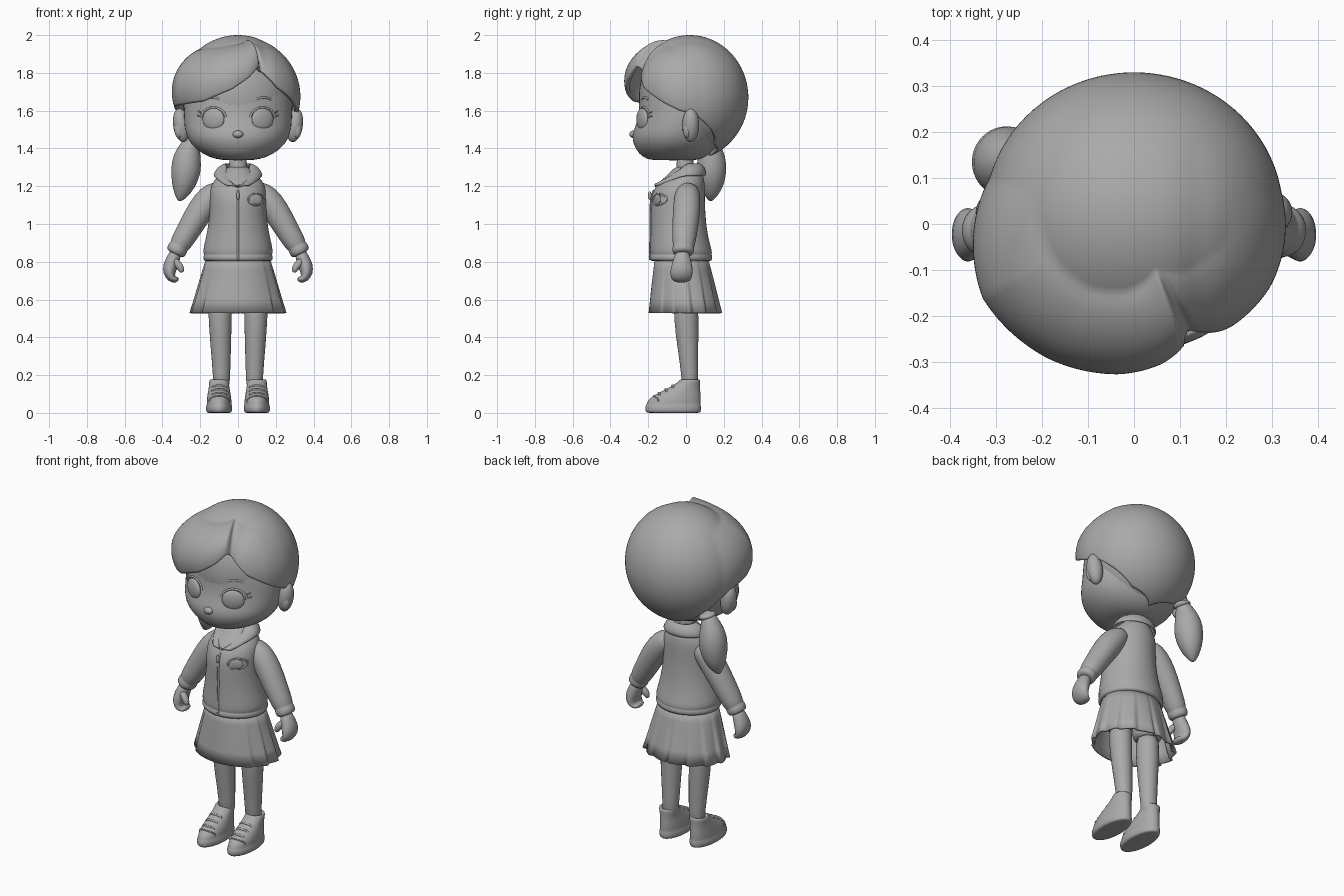
import bpy, bmesh, math
from mathutils import Vector, Matrix
from mathutils.bvhtree import BVHTree

if "Cube" in bpy.data.objects:
    bpy.data.objects.remove(bpy.data.objects["Cube"])

clay = bpy.data.materials.new("plain grey")
clay.use_nodes = True
clay.diffuse_color = (0.4, 0.4, 0.4, 1)
clay.node_tree.nodes["Principled BSDF"].inputs["Base Color"].default_value = (0.4, 0.4, 0.4, 1)


def finish(name, bm, subdiv=0, shell=0):
    bmesh.ops.remove_doubles(bm, verts=bm.verts, dist=0.00005)
    bmesh.ops.recalc_face_normals(bm, faces=bm.faces)
    mesh = bpy.data.meshes.new(name)
    bm.to_mesh(mesh)
    bm.free()
    mesh.shade_smooth()
    mesh.materials.append(clay)
    ob = bpy.data.objects.new(name, mesh)
    bpy.context.collection.objects.link(ob)
    if shell:
        mod = ob.modifiers.new("shell", 'SOLIDIFY')
        mod.thickness = shell
        mod.offset = -1
    if subdiv:
        mod = ob.modifiers.new("smooth", 'SUBSURF')
        mod.levels = mod.render_levels = subdiv
    return ob


def skin(bm, rings, closed=True):
    rows = [[bm.verts.new(p) for p in ring] for ring in rings]
    n = len(rows[0])
    for a, b in zip(rows, rows[1:]):
        for i in range(n if closed else n - 1):
            j = (i + 1) % n
            bm.faces.new((a[i], a[j], b[j], b[i]))
    return rows


def tube(name, pts, n=20, flat=False, caps=True, shell=0, subdiv=1, wave=None):
    """Loft rings along a path; each point is x, y, z, side radius, depth radius."""
    pos = [Vector(p[:3]) for p in pts]
    rings = []
    for k, p in enumerate(pts):
        t = pos[min(k + 1, len(pts) - 1)] - pos[max(k - 1, 0)]
        t = Vector((0, 0, 1)) if flat else t.normalized()
        u = Vector((0, 1, 0))
        u = (u - t * u.dot(t)).normalized()
        v = t.cross(u)
        ring = []
        for i in range(n):
            a = math.tau * i / n
            w = wave(a, k / (len(pts) - 1)) if wave else 1
            ring.append(pos[k] + (v * math.sin(a) * p[3] - u * math.cos(a) * p[4]) * w)
        rings.append(ring)
    bm = bmesh.new()
    rows = skin(bm, rings)
    if caps:
        bm.faces.new(rows[0])
        bm.faces.new(rows[-1])
    return finish(name, bm, subdiv, shell)


def stack(name, rings, x=0, **kw):
    """Loft level rings given as height, half width, front, back."""
    pts = [(x, (f + b) / 2, z, rx, (b - f) / 2) for z, rx, f, b in rings]
    return tube(name, pts, flat=True, **kw)


def ball(name, centre, radii, turn=0, axis='Z'):
    bm = bmesh.new()
    m = Matrix.Translation(centre) @ Matrix.Rotation(turn, 4, axis) @ Matrix.Diagonal((*radii, 1))
    bmesh.ops.create_uvsphere(bm, u_segments=40, v_segments=24, radius=1, matrix=m)
    return finish(name, bm)


def surface(ob):
    bpy.context.view_layer.update()
    return BVHTree.FromObject(ob, bpy.context.evaluated_depsgraph_get())


def front_y(tree, x, z):
    hit = tree.ray_cast(Vector((x, -2, z)), Vector((0, 1, 0)))[0]
    return hit.y if hit else -0.1


def strand(name, tree, pts, r, cyclic=False):
    """Thin raised line lying on the front of a surface."""
    cu = bpy.data.curves.new(name, 'CURVE')
    cu.dimensions = '3D'
    cu.bevel_depth = r
    cu.bevel_resolution = 2
    sp = cu.splines.new('POLY')
    sp.points.add(len(pts) - 1)
    sp.use_cyclic_u = cyclic
    for q, (x, z) in zip(sp.points, pts):
        q.co = (x, front_y(tree, x, z), z, 1)
    cu.materials.append(clay)
    ob = bpy.data.objects.new(name, cu)
    bpy.context.collection.objects.link(ob)


def arc(cx, cz, rx, rz, a0, a1, n=14):
    angles = [math.radians(a0 + (a1 - a0) * i / n) for i in range(n + 1)]
    return [(cx + rx * math.cos(a), cz + rz * math.sin(a)) for a in angles]


# Head: face with full cheeks, skull behind it
face = stack("face", [
    (1.337, .06, -.16, .04), (1.343, .12, -.21, .08), (1.37, .19, -.25, .13),
    (1.42, .25, -.28, .17), (1.47, .275, -.288, .19), (1.52, .285, -.268, .2),
    (1.58, .288, -.25, .2), (1.66, .285, -.248, .2), (1.75, .265, -.24, .2),
    (1.84, .2, -.19, .15), (1.88, .1, -.1, .1)], n=32)
ball("skull", (0, .025, 1.67), (.295, .275, .31))
ball("nose", (0, -.278, 1.475), (.028, .022, .02))

# Hair cap: columns run from the crown down to the hairline
HAIRLINE = [(-180, 1.36), (-135, 1.41), (-115, 1.5), (-95, 1.6), (-80, 1.62), (-60, 1.63),
            (-30, 1.65), (-5, 1.71), (10, 1.77), (21, 1.83), (25, 1.81), (40, 1.72),
            (65, 1.64), (80, 1.6), (95, 1.58), (115, 1.5), (135, 1.41), (180, 1.36)]


def hairline(a):
    for (a0, z0), (a1, z1) in zip(HAIRLINE, HAIRLINE[1:]):
        if a <= a1:
            return z0 + (z1 - z0) * (a - a0) / (a1 - a0)
    return HAIRLINE[-1][1]


def hair_point(a, t):
    phi = t * math.acos((hairline(a) - 1.67) / .33)
    sweep = max(0, min(1, (a + 105) / 45, (24 - a) / 4))
    lobe = max(0, min(1, (a - 22) / 6, (100 - a) / 40))
    u = max(0, (t - .4) / .6)
    puff = (.06 * sweep + .018 * lobe) * math.sin(math.pi * .85 * u) ** .7
    r = 1 + puff / .31
    x = .325 * math.sin(phi) * math.sin(math.radians(a))
    y = -.31 * math.sin(phi) * math.cos(math.radians(a))
    if y < .2:
        r -= .03 * math.exp(-((x - .135) / .03) ** 2) * min(1, (.2 - y) / .2) * math.sin(min(phi, 1.57))
    return Vector((x * r, .02 + y * r, 1.67 + .33 * math.cos(phi) * (1 + (r - 1) * .6)))


bm = bmesh.new()
skin(bm, [[hair_point(-180 + 2 * i, k / 44) for i in range(180)] for k in range(45)])
finish("hair", bm, shell=.022)

# Side ponytail and its tie
tube("ponytail", [
    (-.225, .125, 1.48, .03, .03), (-.25, .13, 1.42, .05, .05), (-.27, .135, 1.36, .075, .075),
    (-.275, .135, 1.28, .083, .083), (-.29, .135, 1.2, .062, .065), (-.303, .132, 1.15, .036, .035),
    (-.312, .13, 1.12, .008, .008)])
ball("hair_tie", (-.232, .128, 1.45), (.048, .048, .022), .35, 'Y')

# Facial details
skin_tree = surface(face)
for s, side in ((1, "left"), (-1, "right")):
    ball(side + "_ear", (s * .3, .025, 1.523), (.043, .045, .09), s * .15, 'Y')
    ball(side + "_ear_lobe", (s * .312, .005, 1.5), (.025, .022, .045))
    eye_y = front_y(skin_tree, s * .13, 1.555)
    ball(side + "_eye", (s * .13, eye_y, 1.555), (.062, .02, .058), s * .42)
    strand(side + "_eyelid", skin_tree, [(s * x, z) for x, z in arc(.13, 1.555, .066, .062, 10, 170)], .006)
    strand(side + "_brow", skin_tree, [(s * x, z) for x, z in arc(.135, 1.645, .045, .025, 30, 140)], .006)
    for x, z in ((.215, 1.575), (.21, 1.597)):
        strand(side + "_lash", skin_tree, [(s * .185, z - .01), (s * x, z)], .004)

tube("neck", [(0, -.005, 1.22, .055, .05), (0, -.005, 1.3, .047, .045), (0, -.005, 1.4, .047, .045)])

# Jacket body with a hem band
jacket = stack("jacket", [
    (.803, .16, -.17, .12), (.803, .183, -.192, .138), (.83, .187, -.195, .142),
    (.838, .178, -.186, .134), (.846, .186, -.192, .14), (.88, .182, -.191, .132),
    (.95, .165, -.187, .113), (1.05, .15, -.187, .103), (1.13, .15, -.19, .1),
    (1.19, .148, -.168, .1), (1.23, .13, -.135, .098), (1.27, .09, -.085, .088),
    (1.31, .055, -.055, .06)], n=32)
cloth = surface(jacket)
strand("zip", cloth, [(0, .81 + .37 * i / 20) for i in range(21)], .006)
ball("zip_pull", (0, -.192, 1.15), (.009, .01, .022))
strand("badge_edge", cloth, arc(.095, 1.13, .04, .03, 0, 360, 24)[:-1], .005, True)
ball("badge", (.095, front_y(cloth, .095, 1.13), 1.13), (.038, .007, .028), .45)

# Turned-down collar, open at the front
inner, middle, outer = [], [], []
for i in range(49):
    a = math.radians(-180 + 7.5 * i) + math.pi
    f = max(0, math.cos(a)) ** 2
    p = Vector((.065 * math.sin(a), .01 - (.06 + .11 * f) * math.cos(a), 1.325 - .12 * f))
    b = math.radians(25) + a * 310 / 360
    g = max(0, math.cos(b)) ** 2
    q = Vector((.135 * math.sin(b), -(.11 + .085 * g) * math.cos(b), 1.255 - .065 * g))
    inner.append(p)
    outer.append(q)
    middle.append((p + q) / 2 + Vector((.012 * math.sin(b), -.012 * math.cos(b), .014)))
bm = bmesh.new()
skin(bm, [inner, middle, outer], closed=False)
finish("collar", bm, subdiv=1, shell=.014)


# Pleated skirt, smooth across the front
def pleats(a, t):
    off_front = max(0, min(1, (math.pi - abs(a - math.pi) - .75) / .2))
    fold = (min(a, math.tau - a) * 14 / math.tau) % 1
    saw = fold / .85 if fold < .85 else (1 - fold) / .15
    return 1 + .085 * t * off_front * (saw - .6)


stack("skirt", [(.83, .165, -.165, .115), (.76, .187, -.172, .132), (.68, .21, -.182, .152),
                (.6, .232, -.19, .17), (.53, .252, -.198, .187)],
      n=140, caps=False, shell=.012, subdiv=0, wave=pleats)

# Limbs and shoes
for s, side in ((1, "left"), (-1, "right")):
    tube(side + "_sleeve", [
        (s * .08, .01, 1.19, .04, .05), (s * .125, .008, 1.165, .066, .066), (s * .175, .005, 1.11, .073, .073),
        (s * .225, 0, 1.03, .069, .072), (s * .275, -.008, .945, .062, .066), (s * .308, -.012, .89, .057, .06),
        (s * .312, -.013, .882, .049, .053), (s * .318, -.014, .873, .055, .059),
        (s * .333, -.016, .846, .053, .057), (s * .336, -.016, .84, .035, .04)])
    tube(side + "_hand", [
        (s * .325, -.018, .86, .03, .035), (s * .343, -.02, .815, .036, .045), (s * .36, -.022, .775, .04, .058),
        (s * .364, -.024, .74, .034, .06), (s * .352, -.025, .712, .025, .055),
        (s * .33, -.026, .703, .018, .045), (s * .315, -.026, .712, .01, .03)])
    tube(side + "_thumb", [
        (s * .345, -.045, .815, .02, .02), (s * .315, -.055, .785, .022, .022),
        (s * .298, -.06, .758, .018, .018), (s * .296, -.06, .742, .008, .008)], n=12)
    tube(side + "_shorts_leg", [
        (s * .085, -.01, .83, .08, .09), (s * .095, -.005, .7, .086, .09),
        (s * .097, 0, .615, .08, .082), (s * .097, 0, .605, .064, .066)])
    tube(side + "_leg", [
        (s * .096, 0, .66, .065, .067), (s * .095, 0, .5, .062, .066), (s * .091, .01, .35, .055, .056),
        (s * .087, .02, .21, .046, .045), (s * .088, .022, .1, .044, .043)])
    shoe = stack(side + "_shoe", [
        (0, .05, -.19, .06), (.001, .064, -.21, .075), (.012, .07, -.217, .081), (.036, .07, -.217, .081),
        (.042, .065, -.209, .077), (.065, .066, -.205, .079), (.09, .063, -.175, .078),
        (.115, .058, -.128, .076), (.14, .054, -.08, .075), (.16, .053, -.045, .076),
        (.175, .052, -.033, .075), (.18, .044, -.024, .066), (.165, .035, -.01, .055)], x=s * .1, n=28)
    leather = surface(shoe)
    for z in (.105, .125, .145):
        strand(side + "_lace", leather, arc(s * .1, z - .012, .036, .012, 0, 180, 10), .006)
    strand(side + "_toe_seam", leather, arc(s * .1, .06, .052, .03, 0, 180, 16), .004)
